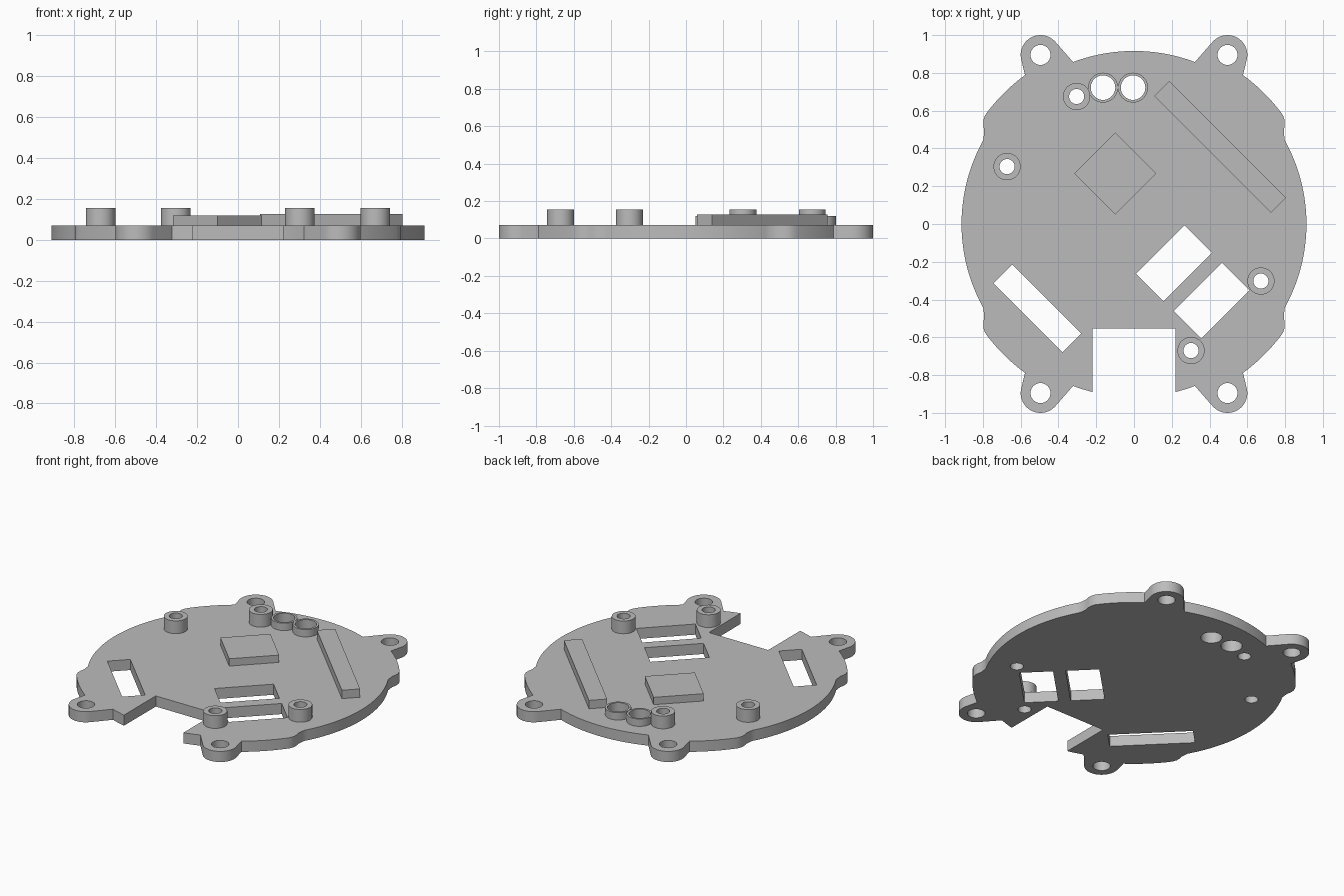
import bpy
from math import sin, cos, radians, acos, degrees

cube = bpy.data.objects.get("Cube")
if cube:
    bpy.data.objects.remove(cube, do_unlink=True)

grey = bpy.data.materials.new("plain grey")
grey.use_nodes = True
COLOUR = (0.5, 0.5, 0.5, 1)
grey.diffuse_color = COLOUR
grey.node_tree.nodes["Principled BSDF"].inputs["Base Color"].default_value = COLOUR

PLATE, CHIP, BAR, POST = 0.071, 0.12, 0.127, 0.156


def arc(cx, cy, r, start, end, n):
    angles = [radians(start + (end - start) * i / n) for i in range(n + 1)]
    return [(cx + r * cos(a), cy + r * sin(a)) for a in angles]


def circle(cx, cy, r, n=40):
    return arc(cx, cy, r, 0, 360, n)[:-1]


def slanted_rect(cx, cy, length, width, angle):
    c, s = cos(radians(angle)), sin(radians(angle))
    corners = [(-1, -1), (1, -1), (1, 1), (-1, 1)]
    return [(cx + c * u * length / 2 - s * v * width / 2,
             cy + s * u * length / 2 + c * v * width / 2) for u, v in corners]


def extrude(name, loops, z0, z1):
    """Fill the first loop, leave the other loops as holes, extrude z0..z1."""
    curve = bpy.data.curves.new(name, "CURVE")
    curve.dimensions = "2D"
    curve.fill_mode = "BOTH"
    curve.extrude = (z1 - z0) / 2
    for loop in loops:
        spline = curve.splines.new("POLY")
        spline.points.add(len(loop) - 1)
        for point, (x, y) in zip(spline.points, loop):
            point.co = (x, y, 0, 1)
        spline.use_cyclic_u = True
    obj = bpy.data.objects.new(name, curve)
    bpy.context.collection.objects.link(obj)
    obj.location.z = (z0 + z1) / 2
    bpy.ops.object.select_all(action="DESELECT")
    obj.select_set(True)
    bpy.context.view_layer.objects.active = obj
    bpy.ops.object.convert(target="MESH")
    obj = bpy.context.view_layer.objects.active
    # Weld caps to walls and point all faces outward
    bpy.ops.object.mode_set(mode="EDIT")
    bpy.ops.mesh.select_all(action="SELECT")
    bpy.ops.mesh.remove_doubles(threshold=0.0002)
    bpy.ops.mesh.normals_make_consistent(inside=False)
    bpy.ops.object.mode_set(mode="OBJECT")
    obj.data.materials.clear()
    obj.data.materials.append(grey)
    bpy.ops.object.shade_smooth_by_angle(angle=radians(30))
    return obj


# Plate outline: one quarter with shoulder and screw ear, mirrored
R, EAR, NOTCH_X, NOTCH_Y = 0.913, (0.495, 0.895), 0.219, -0.554


def quarter(end):
    shoulder = [(0.794, 0.475), (0.793, 0.497), (0.798, 0.52),
                (0.798, 0.548), (0.789, 0.575)]
    return (arc(0, 0, R, 0, 29, 20) + shoulder + arc(0, 0, 0.977, 37.5, 53.8, 10)
            + arc(*EAR, 0.105, -10, 138, 20) + arc(0, 0, R + 0.003, 69.4, end, 14))


def mirror(points, sx, sy):
    return [(x * sx, y * sy) for x, y in points]


back = quarter(90)
front = quarter(degrees(acos(NOTCH_X / R)))
outline = (back + mirror(back, -1, 1)[::-1][1:] + mirror(front, -1, -1)[1:]
           + [(-NOTCH_X, NOTCH_Y), (NOTCH_X, NOTCH_Y)]
           + mirror(front, 1, -1)[::-1][:-1])

# Holes through the plate
posts = [(-0.304, 0.675), (-0.672, 0.304), (0.672, -0.302), (0.302, -0.67)]
rings = [(-0.164, 0.722), (-0.005, 0.722)]
holes = [circle(EAR[0] * sx, EAR[1] * sy, 0.053) for sx in (-1, 1) for sy in (-1, 1)]
holes += [circle(x, y, 0.04) for x, y in posts]
holes += [circle(x, y, 0.065) for x, y in rings]
holes += [slanted_rect(0.212, -0.208, 0.362, 0.205, 45),
          slanted_rect(0.411, -0.406, 0.362, 0.205, 45),
          slanted_rect(-0.512, -0.447, 0.517, 0.141, -45)]
extrude("base_plate", [outline] + holes, 0, PLATE)

# Hollow posts and short rings on the plate
for x, y in posts:
    extrude("standoff", [circle(x, y, 0.072), circle(x, y, 0.04)], PLATE, POST)
for x, y in rings:
    extrude("lamp_ring", [circle(x, y, 0.079), circle(x, y, 0.065)], PLATE, CHIP)

# Raised blocks
extrude("square_block", [slanted_rect(-0.1, 0.267, 0.307, 0.307, 45)], PLATE, CHIP)
extrude("long_bar", [slanted_rect(0.456, 0.408, 0.873, 0.112, -45)], PLATE, BAR)
